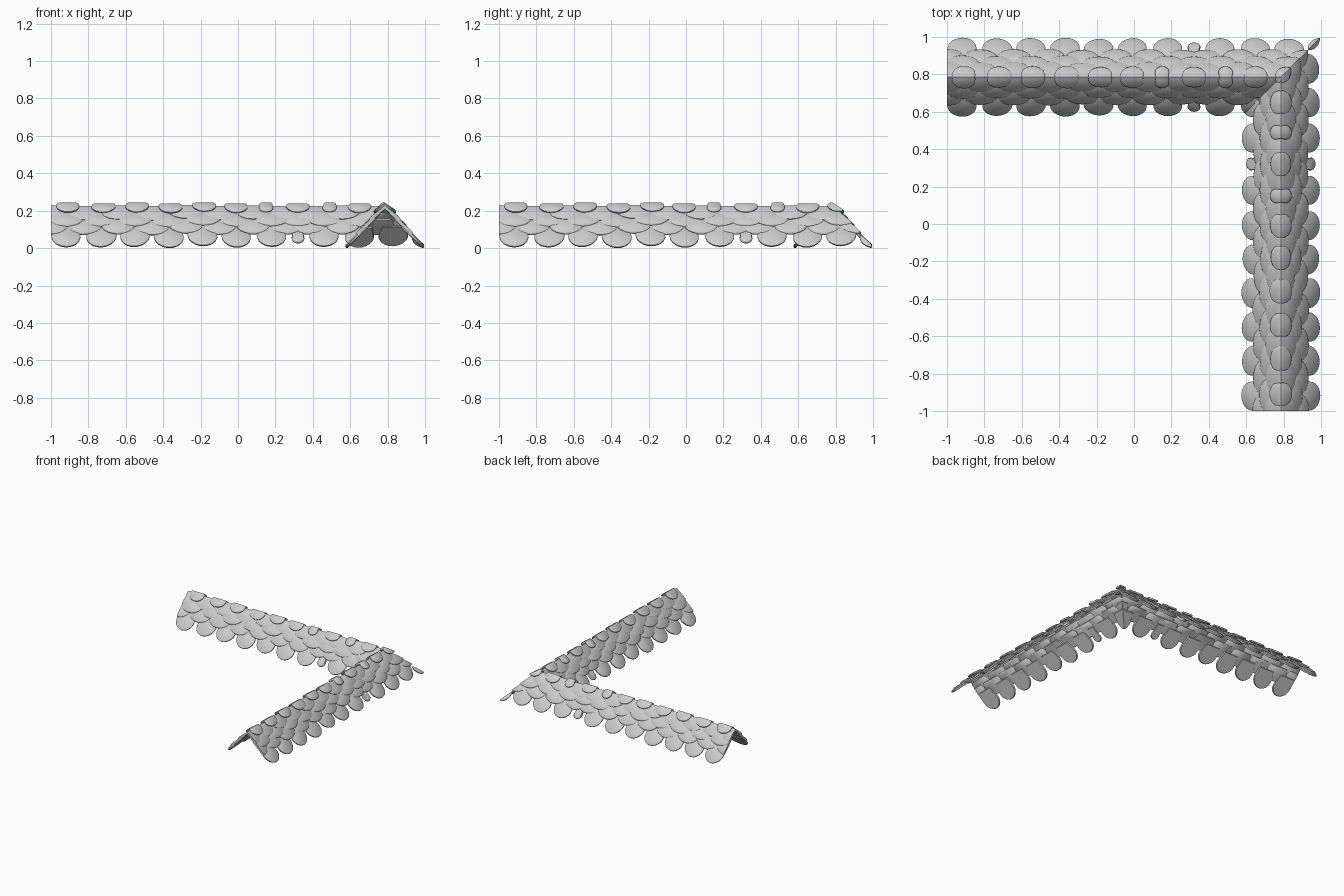
import bpy, bmesh, math, random
from mathutils import Vector

cube = bpy.data.objects.get("Cube")
if cube:
    bpy.data.objects.remove(cube, do_unlink=True)

RIDGE = 0.785    # ridge line distance from the centre
SEAM = 0.32      # each wing is laid out symmetrically about this point

slate = bpy.data.materials.new("light_grey_slate")
slate.use_nodes = True
slate.diffuse_color = (0.6, 0.6, 0.6, 1)
slate.node_tree.nodes["Principled BSDF"].inputs["Base Color"].default_value = (0.6, 0.6, 0.6, 1)


def outline(hw, length):
    """Scalloped tile outline: narrow neck at the top, round lower end."""
    r = min(hw, length * 0.6)
    pts = [(-hw * 0.8, 0), (hw * 0.8, 0)]
    for i in range(15):
        a = math.radians(20 - 220 * i / 14)
        pts.append((hw * math.cos(a), length - r - r * math.sin(a)))
    return pts


def add_tile(bm, x, hw, top, low, thick, side, twist):
    """One pillowy tile running down the slope from top to low (distance, height)."""
    d = Vector((0, side * (low[0] - top[0]), low[1] - top[1]))
    length = d.length
    d.normalize()
    across = Vector((1, 0, 0))
    normal = Vector((0, -side * d.z, abs(d.y)))
    origin = Vector((x, RIDGE + side * top[0], top[1]))
    pts = outline(hw, length)
    mid = length * 0.5
    rings = []
    for scale, h in ((0.95, 0), (1, 0.3), (1, 0.65), (0.88, 1)):
        ring = []
        for u, v in pts:
            u, v = u * scale, mid + (v - mid) * scale
            u += twist * (v - mid)
            ring.append(bm.verts.new(origin + across * u + d * v + normal * h * thick))
        rings.append(ring)
    n = len(pts)
    for a, b in zip(rings, rings[1:]):
        for i in range(n):
            bm.faces.new((a[i], a[(i + 1) % n], b[(i + 1) % n], b[i]))
    bm.faces.new(rings[0][::-1])
    bm.faces.new(rings[-1])


def trim(bm, point, direction):
    """Cut away everything on the direction side and close the cut."""
    bmesh.ops.bisect_plane(bm, geom=bm.verts[:] + bm.edges[:] + bm.faces[:],
                           plane_co=point, plane_no=direction, clear_outer=True)
    bmesh.ops.holes_fill(bm, edges=[e for e in bm.edges if e.is_boundary], sides=0)


EVEN = [0.06 + 0.18 * i for i in range(8)]
ODD = [0, 0.14, 0.33, 0.51, 0.69, 0.87, 1.05, 1.24]
CAPS = [0, 0.17, 0.33, 0.5, 0.68, 0.86, 1.04, 1.23]

# name, offsets from the seam, half width, top point, low point, thickness
ROWS = [
    ("eaves_tiles", ODD, 0.081, (0.085, 0.125), (0.202, 0.012), 0.018),
    ("lower_tiles", EVEN, 0.095, (0.05, 0.165), (0.143, 0.079), 0.018),
    ("middle_tiles", ODD, 0.098, (0.02, 0.197), (0.108, 0.121), 0.017),
    ("upper_tiles", EVEN, 0.098, (-0.02, 0.235), (0.076, 0.157), 0.016),
    ("ridge_caps", CAPS, 0.065, (-0.02, 0.251), (0.055, 0.199), 0.013),
]

objects = []
for name, offsets, width, top, low, thick in ROWS:
    for side, side_name in ((-1, "inner"), (1, "outer")):
        for swapped, wing in ((False, "back_wing"), (True, "left_wing")):
            random.seed(7)                                 # same tiles on every slope
            bm = bmesh.new()
            for i, off in enumerate(offsets):
                hw, end = width, low
                if name == "eaves_tiles" and i == 0:       # small filler tile
                    hw, end = 0.035, (low[0] - 0.02, low[1] + 0.02)
                elif name == "ridge_caps" and i == 1:
                    hw = 0.04
                hw *= random.uniform(0.95, 1.03)
                slip = random.uniform(-0.006, 0.002)
                twist = random.uniform(-0.08, 0.08)
                end = (end[0] + slip, end[1] - slip)
                lift = 0.004 * (i % 2)
                for mirror in ((1, -1) if off else (1,)):
                    x = SEAM + mirror * off
                    if x < 1.15:
                        add_tile(bm, x, hw, (top[0], top[1] + lift), (end[0], end[1] + lift),
                                 thick, side, twist * mirror)
            trim(bm, (-1, 0, 0), (-1, 0, 0))               # gable end
            trim(bm, (0, RIDGE, 0), (0, -side, 0))         # ridge line
            trim(bm, (0, 0, 0), (1, -1, 0))                # mitred corner
            if swapped:
                for v in bm.verts:
                    v.co.x, v.co.y = v.co.y, v.co.x
            bmesh.ops.recalc_face_normals(bm, faces=bm.faces[:])
            label = f"{wing}_{side_name}_{name}"
            mesh = bpy.data.meshes.new(label)
            bm.to_mesh(mesh)
            bm.free()
            mesh.materials.append(slate)
            obj = bpy.data.objects.new(label, mesh)
            bpy.context.collection.objects.link(obj)
            objects.append(obj)

# Stand the roof on the ground
floor = min(v.co.z for o in objects for v in o.data.vertices)
for o in objects:
    for v in o.data.vertices:
        v.co.z -= floor

# Smooth shading with sharp rims
bpy.ops.object.select_all(action='DESELECT')
for o in objects:
    o.select_set(True)
bpy.context.view_layer.objects.active = objects[0]
bpy.ops.object.shade_smooth_by_angle(angle=math.radians(50))
